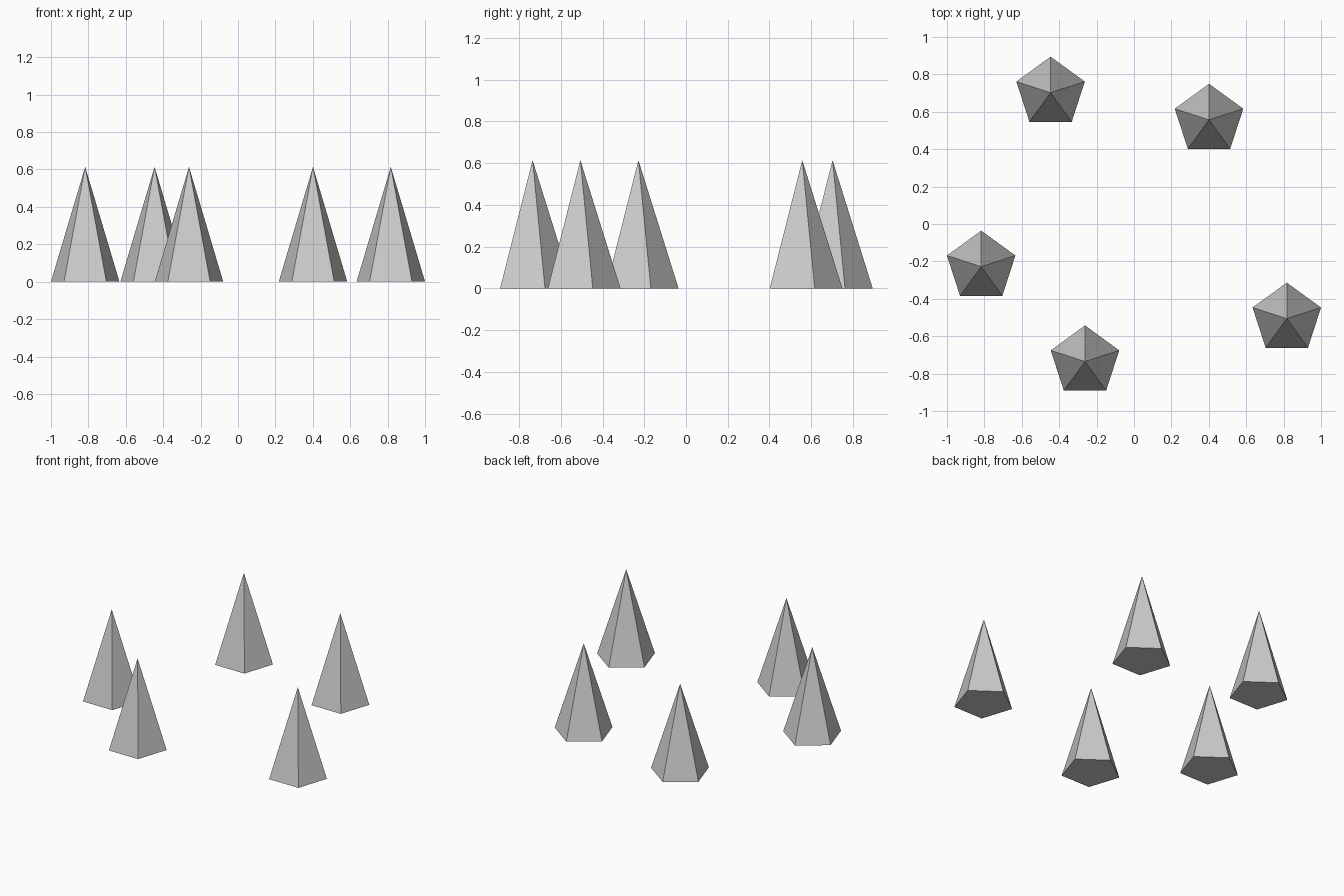
import bpy

if "Cube" in bpy.data.objects:
    bpy.data.objects.remove(bpy.data.objects["Cube"])

RADIUS, HEIGHT = 0.1925, 0.614

# Five identical closed five-sided spikes, one base corner pointing to the back (+y)
positions = [(-0.446, 0.702), (0.401, 0.557), (-0.817, -0.228),
             (-0.262, -0.735), (0.817, -0.506)]

for i, (x, y) in enumerate(positions, 1):
    bpy.ops.mesh.primitive_cone_add(vertices=5, radius1=RADIUS, radius2=0,
                                    depth=HEIGHT, end_fill_type='NGON',
                                    location=(x, y, HEIGHT / 2))
    bpy.context.object.name = f"spike_{i}"
